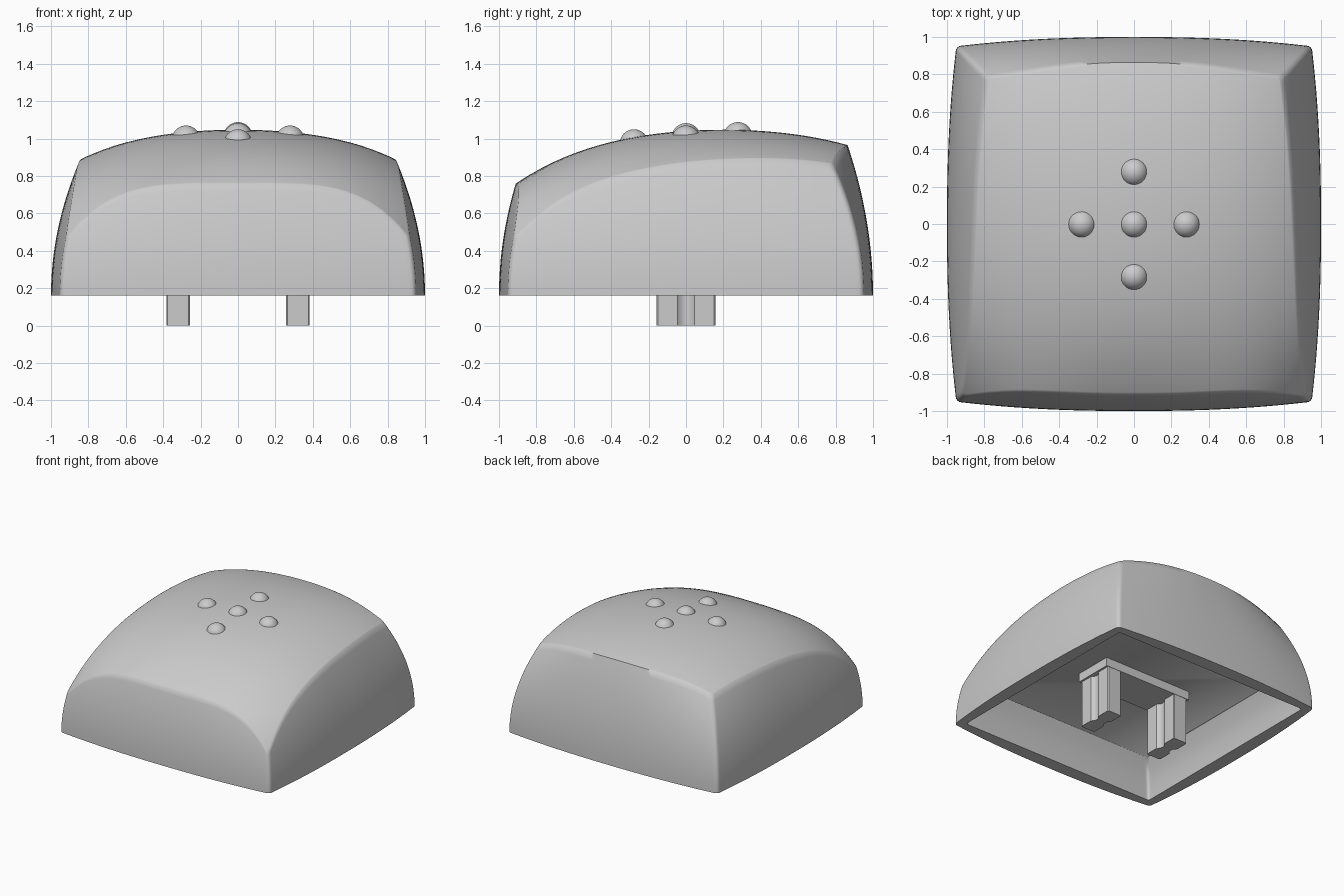
import bpy, bmesh
from math import hypot, copysign

if "Cube" in bpy.data.objects:
    bpy.data.objects.remove(bpy.data.objects["Cube"], do_unlink=True)

grey = bpy.data.materials.new("light_grey")
grey.use_nodes = True
colour = (0.6, 0.6, 0.6, 1)
grey.diffuse_color = colour
grey.node_tree.nodes["Principled BSDF"].inputs["Base Color"].default_value = colour

BASE, CEILING = 0.16, 0.45


def finish(name, bm, smooth_angle=0.5):
    """Turn a bmesh into a shaded object."""
    bmesh.ops.recalc_face_normals(bm, faces=bm.faces)
    mesh = bpy.data.meshes.new(name)
    bm.to_mesh(mesh)
    bm.free()
    mesh.materials.append(grey)
    obj = bpy.data.objects.new(name, mesh)
    bpy.context.collection.objects.link(obj)
    bpy.ops.object.select_all(action="DESELECT")
    obj.select_set(True)
    bpy.context.view_layer.objects.active = obj
    bpy.ops.object.shade_smooth_by_angle(angle=smooth_angle)
    return obj


def top_height(x, y):
    """Domed top, falling away towards the front and its corners."""
    s = y - 0.2
    ridge = 1.047 - 0.16 * s**2 - 0.06 * s**4
    front = max(0, -y)**4 / 0.69
    return ridge - (0.16 - 0.03 * y - 0.15 * front) * x**2 - (0.1 + 0.26 * front) * x**4


def round_corner(u, v, r=0.025):
    """Pull the corners of the unit square onto a small radius."""
    cu, cv = min(abs(u), 1 - r), min(abs(v), 1 - r)
    du, dv = abs(u) - cu, abs(v) - cv
    if du and dv:
        k = max(du, dv) / hypot(du, dv)
        u, v = copysign(cu + du * k, u), copysign(cv + dv * k, v)
    return u, v


def wall_point(u, v, z):
    """Place a point of the unit square inside the bowed walls at height z."""
    t = max(0, z - BASE)**2
    back = v > 0
    depth = 1 - (0.21 if back else 0.25) * t
    bow_y = 0.05 + (0.13 if back else 0.06) * t
    x = u * (1 - 0.294 * t - (0.05 + 0.04 * t) * abs(v)**2.3)
    y = v * (depth - bow_y * abs(u)**2.3)
    return x, y


# Cap: domed top, bowed outer walls, rim and hollow underside
bm = bmesh.new()
half = [i / 16 for i in range(1, 16)] + [0.96, 0.975, 0.983, 0.991, 1]
ticks = [-t for t in reversed(half)] + [0] + half
n = len(ticks)
grid, square = {}, {}
for i, a in enumerate(ticks):
    for j, b in enumerate(ticks):
        u, v = round_corner(a, b)
        z = 0.9
        for _ in range(60):
            x, y = wall_point(u, v, z)
            z = (z + top_height(x, y)) / 2
        square[i, j] = u, v
        grid[i, j] = bm.verts.new((x, y, z))
for i in range(n - 1):
    for j in range(n - 1):
        bm.faces.new((grid[i, j], grid[i + 1, j], grid[i + 1, j + 1], grid[i, j + 1]))

m = n - 1
edge = [(i, 0) for i in range(m)] + [(m, j) for j in range(m)]
edge += [(m - i, m) for i in range(m)] + [(0, m - j) for j in range(m)]
rings = [[grid[k] for k in edge]]
LEVELS = 16
for step in range(1, LEVELS + 1):
    ring = []
    for k in edge:
        z = grid[k].co.z + (BASE - grid[k].co.z) * step / LEVELS
        ring.append(bm.verts.new((*wall_point(*square[k], z), z)))
    rings.append(ring)
for size, z in ((0.89, BASE), (0.875, 0.26), (0.84, 0.36), (0.79, CEILING)):
    rings.append([bm.verts.new((square[k][0] * size, square[k][1] * size, z)) for k in edge])
for upper, lower in zip(rings, rings[1:]):
    for k in range(len(edge)):
        nxt = (k + 1) % len(edge)
        bm.faces.new((upper[k], upper[nxt], lower[nxt], lower[k]))
bm.faces.new(rings[-1])
finish("cap_shell", bm, 0.95)

# Five raised dots on the top
for name, x, y in (("centre", 0, 0), ("left", 0.278, 0), ("right", -0.278, 0),
                   ("front", 0, -0.278), ("back", 0, 0.278)):
    bm = bmesh.new()
    bmesh.ops.create_uvsphere(bm, u_segments=32, v_segments=16, radius=0.076)
    bmesh.ops.translate(bm, verts=bm.verts, vec=(x, y, top_height(x, y) - 0.034))
    finish("dot_" + name, bm, 1)


def prism(name, outline, z0, z1):
    bm = bmesh.new()
    face = bm.faces.new([bm.verts.new((x, y, z0)) for x, y in outline])
    new = bmesh.ops.extrude_face_region(bm, geom=[face])["geom"]
    top = [g for g in new if isinstance(g, bmesh.types.BMVert)]
    bmesh.ops.translate(bm, verts=top, vec=(0, 0, z1 - z0))
    return finish(name, bm, 0.7)


# Mounting plate under the ceiling
prism("stem_plate", [(-0.4, -0.16), (0.4, -0.16), (0.4, 0.16), (-0.4, 0.16)], 0.38, CEILING + 0.01)

# Two stems, grooved down the middle of both broad sides
side = [(0.056, -0.157), (0.063, -0.15), (0.063, -0.045), (0.045, -0.025), (0.04, -0.008)]
side += [(x, -y) for x, y in reversed(side)]
outline = side + [(-x, -y) for x, y in side]
for name, cx in (("left", 0.32), ("right", -0.32)):
    prism("stem_" + name, [(cx + x, y) for x, y in outline], 0, 0.39)
